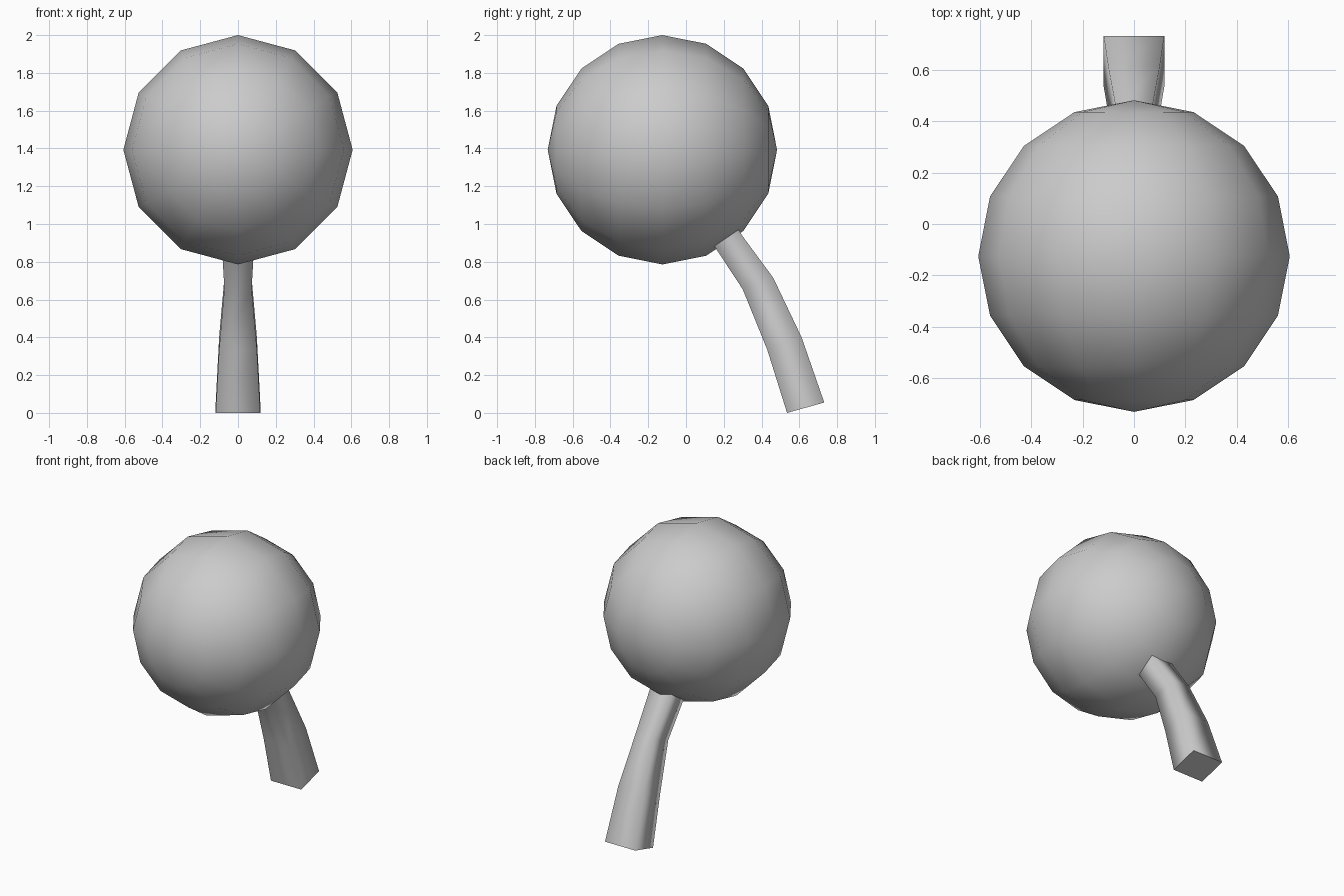
import bpy, bmesh
from math import radians
from mathutils import Matrix

if "Cube" in bpy.data.objects:
    bpy.data.objects.remove(bpy.data.objects["Cube"])


def make_object(name, bm):
    bmesh.ops.recalc_face_normals(bm, faces=bm.faces[:])
    mesh = bpy.data.meshes.new(name)
    bm.to_mesh(mesh)
    bm.free()
    obj = bpy.data.objects.new(name, mesh)
    bpy.context.collection.objects.link(obj)
    return obj


# round head: low-poly sphere with its poles facing front and back
bm = bmesh.new()
place = Matrix.Translation((0, -0.125, 1.393)) @ Matrix.Rotation(radians(90), 4, 'X')
bmesh.ops.create_uvsphere(bm, u_segments=12, v_segments=8, radius=0.607, matrix=place)
for f in bm.faces:
    f.smooth = True
make_object("round_head", bm)

# bent four-sided stem: front (y, z), back (y, z), half width
sections = [
    ((0.535, 0.0), (0.732, 0.055), 0.118),
    ((0.43, 0.335), (0.612, 0.40), 0.10),
    ((0.30, 0.655), (0.462, 0.715), 0.072),
    ((0.165, 0.86), (0.30, 0.935), 0.084),
    ((0.14, 0.90), (0.275, 0.975), 0.084),
]
bm = bmesh.new()
rings = []
for (fy, fz), (by, bz), w in sections:
    rings.append([bm.verts.new(p) for p in
                  ((-w, fy, fz), (w, fy, fz), (w, by, bz), (-w, by, bz))])
for a, b in zip(rings, rings[1:]):
    for i in range(4):
        j = (i + 1) % 4
        bm.faces.new((a[i], a[j], b[j], b[i])).smooth = True
# flat end caps with sharp rims
for ring in (rings[0], rings[-1]):
    for e in bm.faces.new(ring).edges:
        e.smooth = False
make_object("stem", bm)
